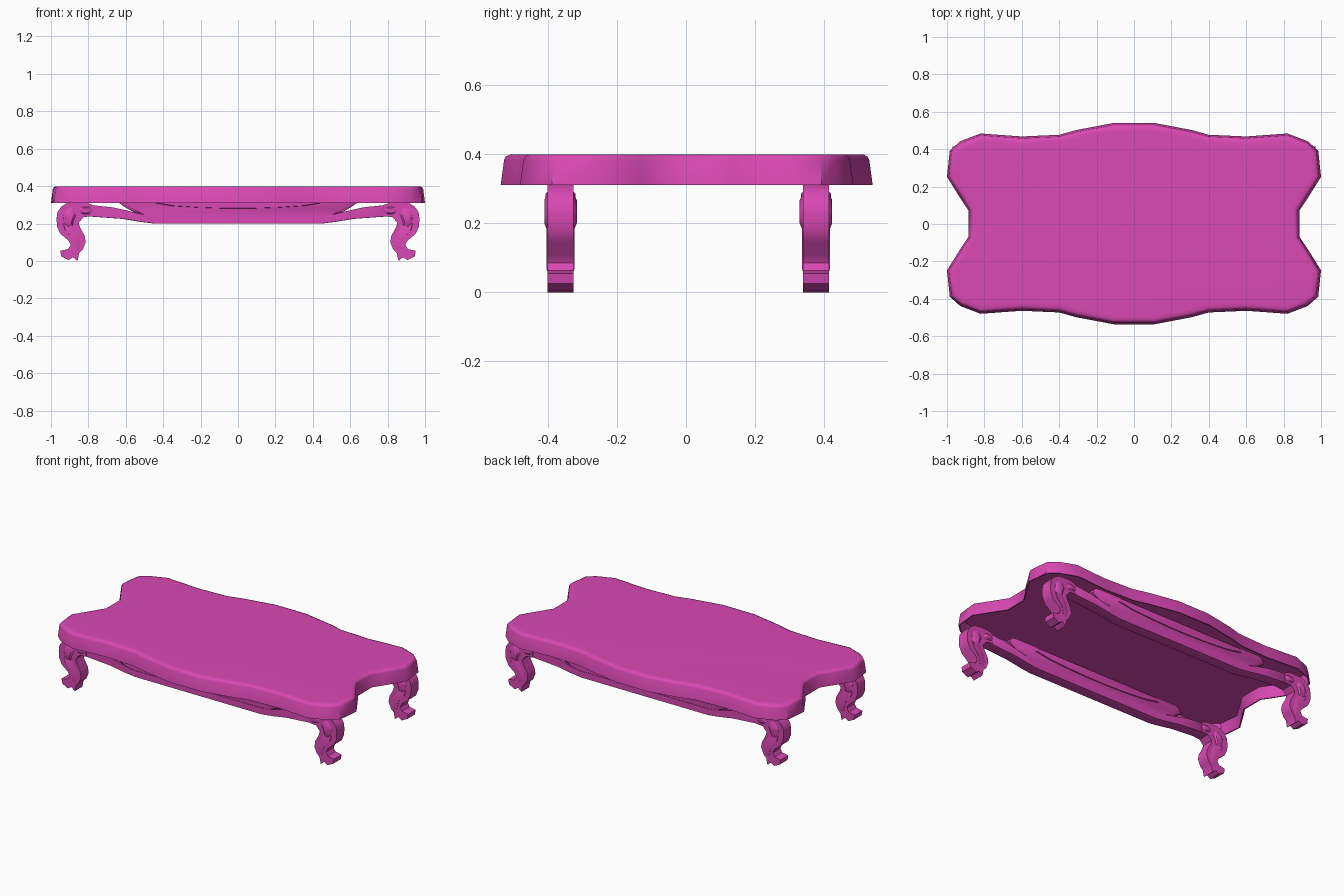
import bpy, bmesh, math
from mathutils import Vector

cube = bpy.data.objects.get("Cube")
if cube:
    bpy.data.objects.remove(cube, do_unlink=True)

pink = bpy.data.materials.new("magenta_lacquer")
pink.use_nodes = True
colour = (0.70, 0.066, 0.455, 1)
pink.diffuse_color = colour
pink.node_tree.nodes["Principled BSDF"].inputs["Base Color"].default_value = colour


def loft(name, rings, angle=35):
    """Skin a stack of matching rings and cap both ends."""
    bm = bmesh.new()
    loops = [[bm.verts.new(p) for p in ring] for ring in rings]
    n = len(loops[0])
    for a, b in zip(loops, loops[1:]):
        for i in range(n):
            j = (i + 1) % n
            bm.faces.new((a[i], a[j], b[j], b[i]))
    bm.faces.new(loops[0][::-1])
    bm.faces.new(loops[-1])
    bmesh.ops.recalc_face_normals(bm, faces=bm.faces)
    mesh = bpy.data.meshes.new(name)
    bm.to_mesh(mesh)
    bm.free()
    obj = bpy.data.objects.new(name, mesh)
    bpy.context.collection.objects.link(obj)
    mesh.materials.append(pink)
    bpy.ops.object.select_all(action="DESELECT")
    obj.select_set(True)
    bpy.context.view_layer.objects.active = obj
    bpy.ops.object.shade_smooth_by_angle(angle=math.radians(angle))


def slab(name, pts, y, half, rim=0.0, rise=0.0, flip=1):
    """Extrude an x/z profile along y; rim and rise shape a raised bevel."""
    cx = (min(p[0] for p in pts) + max(p[0] for p in pts)) / 2
    cz = (min(p[1] for p in pts) + max(p[1] for p in pts)) / 2

    def ring(off, k):
        return [(flip * (cx + (x - cx) * k), y + off, cz + (z - cz) * k) for x, z in pts]
    rings = [ring(-half, 1), ring(half, 1)]
    if rise:
        rings = [ring(-half - rise, 1 - rim)] + rings + [ring(half + rise, 1 - rim)]
    loft(name, rings)


def mirrored(pts):
    """Complete a half profile with its mirror image in x."""
    return pts + [(-x, z) for x, z in reversed(pts)]


def inset(pts, d):
    """Move a closed outline inwards by d."""
    out = []
    for i, p in enumerate(pts):
        a, b = Vector(pts[i - 1]), Vector(pts[(i + 1) % len(pts)])
        t = (b - a).normalized()
        out.append((p[0] - t.y * d, p[1] + t.x * d))
    return out


# Scalloped top: hollow underneath, flared rim, softened upper edge
back_half = mirrored([(0.885, 0.07), (0.925, 0.13), (1.0, 0.25), (0.985, 0.39), (0.93, 0.44),
                      (0.82, 0.482), (0.60, 0.466), (0.40, 0.475), (0.31, 0.50), (0.11, 0.538)])
outline = back_half + [(-x, -y) for x, y in back_half]
levels = [(0.384, 0.02), (0.31, 0.008), (0.31, 0), (0.383, 0.010), (0.393, 0.015),
          (0.398, 0.026), (0.399, 0.045)]
loft("table_top", [[(x, y + 0.002, z) for x, y in inset(outline, d)] for z, d in levels], 40)

# Profiles for the scrolled legs, rails and aprons
leg = [(0.875, 0.314), (0.915, 0.309), (0.945, 0.29), (0.965, 0.262), (0.97, 0.23),
       (0.968, 0.185), (0.95, 0.145), (0.905, 0.108), (0.895, 0.085), (0.908, 0.063),
       (0.95, 0.055), (0.945, 0.025), (0.905, 0.005), (0.882, 0.02), (0.858, 0),
       (0.85, 0.04), (0.83, 0.06), (0.814, 0.10), (0.82, 0.135), (0.845, 0.18),
       (0.852, 0.205), (0.825, 0.235), (0.78, 0.238), (0.78, 0.30), (0.82, 0.314)]
scroll = [(0.90, 0.285), (0.925, 0.265), (0.935, 0.23), (0.93, 0.20), (0.91, 0.18),
          (0.885, 0.185), (0.88, 0.215), (0.867, 0.245), (0.877, 0.275)]
flute = [(0.935, 0.20), (0.925, 0.165), (0.885, 0.12), (0.872, 0.06), (0.85, 0.06),
         (0.843, 0.10), (0.852, 0.14), (0.878, 0.19)]
button = [(0.815 + 0.034 * math.cos(i * math.tau / 12), 0.27 + 0.02 * math.sin(i * math.tau / 12))
          for i in range(12)]
rail = (mirrored([(0.80, 0.238), (0.62, 0.225), (0.53, 0.21), (0.45, 0.20)])
        + mirrored([(-0.80, 0.30), (-0.68, 0.287), (-0.60, 0.27), (-0.52, 0.25), (-0.45, 0.24)]))
apron = mirrored([(0.62, 0.345), (0.64, 0.312), (0.60, 0.285), (0.54, 0.25), (0.47, 0.232)])
panel = mirrored([(0.46, 0.335), (0.46, 0.312), (0.36, 0.295), (0.22, 0.286), (0.08, 0.281)])

# Legs, rails and aprons on both long sides
for side, y in (("front", -0.363), ("back", 0.376)):
    for hand, flip in (("left", 1), ("right", -1)):
        slab(f"{side}_{hand}_leg", leg, y, 0.038, flip=flip)
        slab(f"{side}_{hand}_leg_scroll", scroll, y, 0.038, 0.35, 0.009, flip)
        slab(f"{side}_{hand}_leg_flute", flute, y, 0.038, 0.1, 0.002, flip)
        slab(f"{side}_{hand}_leg_button", button, y, 0.038, 0.3, 0.006, flip)
    slab(f"{side}_rail", rail, y, 0.028, 0.012, 0.006)
    slab(f"{side}_apron", apron, y, 0.020, 0.05, 0.011)
    slab(f"{side}_apron_panel", panel, y, 0.032, 0.04, 0.005)
